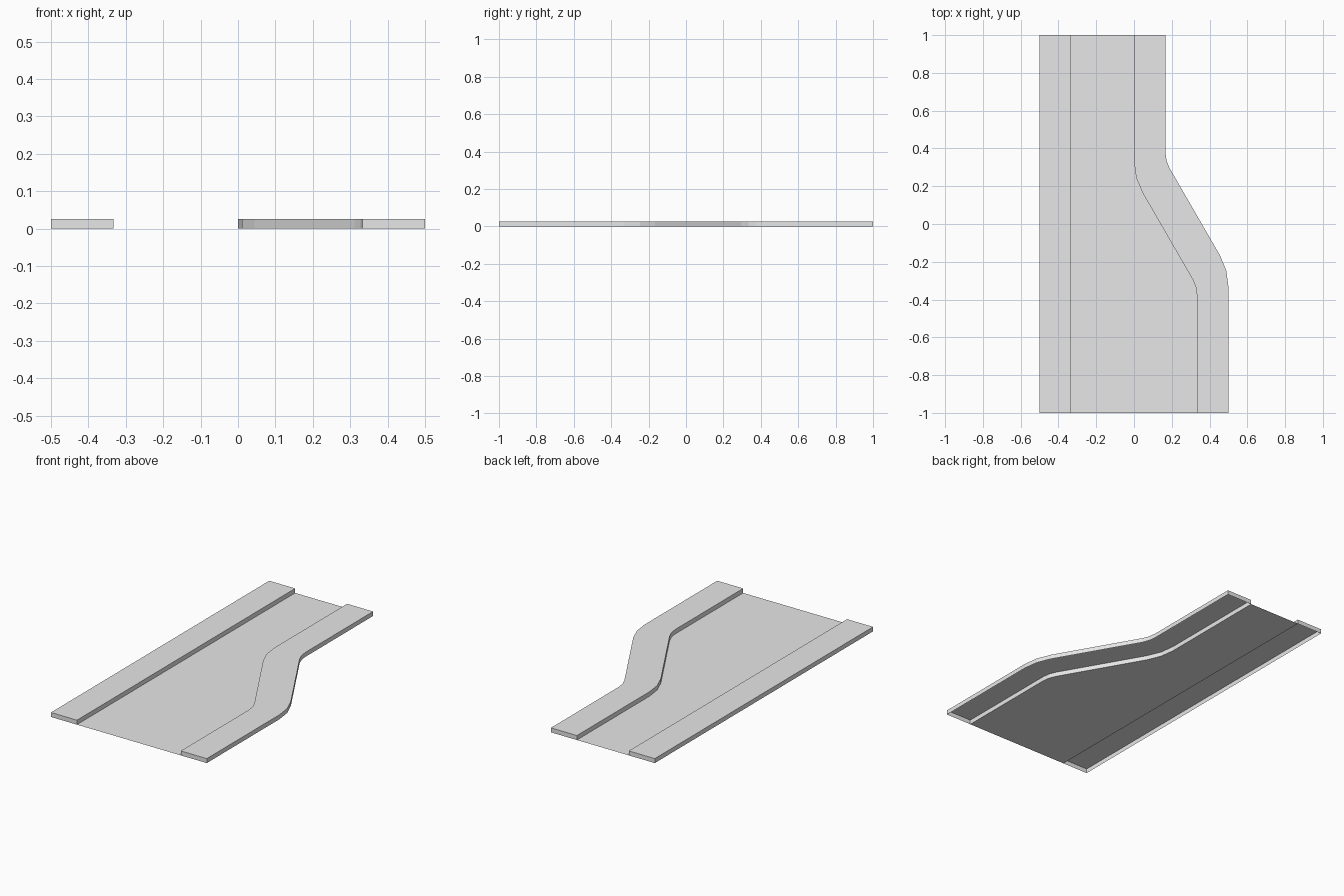
import bpy
import bmesh
from math import cos, sin, radians

cube = bpy.data.objects.get("Cube")
if cube:
    bpy.data.objects.remove(cube, do_unlink=True)

HEIGHT = 0.026
THIRD = 1 / 3

grey = bpy.data.materials.new("plain_grey")
grey.use_nodes = True
grey.diffuse_color = (0.8, 0.8, 0.8, 1)
grey.node_tree.nodes["Principled BSDF"].inputs["Base Color"].default_value = (0.8, 0.8, 0.8, 1)


def arc(cx, cy, radius, angles):
    return [(cx + radius * cos(radians(a)), cy + radius * sin(radians(a))) for a in angles]


def build_strip(name, left, right, z, walls):
    """Flat strip between two edges running back to front, with optional side walls."""
    bm = bmesh.new()
    a = [bm.verts.new((x, y, z)) for x, y in left]
    b = [bm.verts.new((x, y, z)) for x, y in right]
    for i in range(len(a) - 1):
        bm.faces.new((a[i], a[i + 1], b[i + 1], b[i]))
    if walls:
        rim = a + b[::-1]
        base = [bm.verts.new((v.co.x, v.co.y, 0)) for v in rim]
        for i in range(len(rim)):
            j = (i + 1) % len(rim)
            bm.faces.new((base[i], base[j], rim[j], rim[i]))
    mesh = bpy.data.meshes.new(name)
    bm.to_mesh(mesh)
    bm.free()
    mesh.materials.append(grey)
    obj = bpy.data.objects.new(name, mesh)
    bpy.context.collection.objects.link(obj)


# Bent kerb line: wide bend, diagonal, tight bend
kerb = [(0, 1)]
kerb += arc(THIRD, 0.333, THIRD, (180, 195, 210))
kerb += arc(THIRD / 2, -0.378, THIRD / 2, (30, 15, 0))
kerb += [(THIRD, -1)]

# Outer edge is the kerb line turned half way round
outer = [(0.5 - x, -y) for x, y in reversed(kerb)]

# Road surface
build_strip("road", [(-THIRD, y) for x, y in kerb], kerb, 0, False)

# Pavements, hollow underneath
build_strip("bent_pavement", kerb, outer, HEIGHT, True)
build_strip("straight_pavement", [(-0.5, 1), (-0.5, -1)], [(-THIRD, 1), (-THIRD, -1)], HEIGHT, True)
